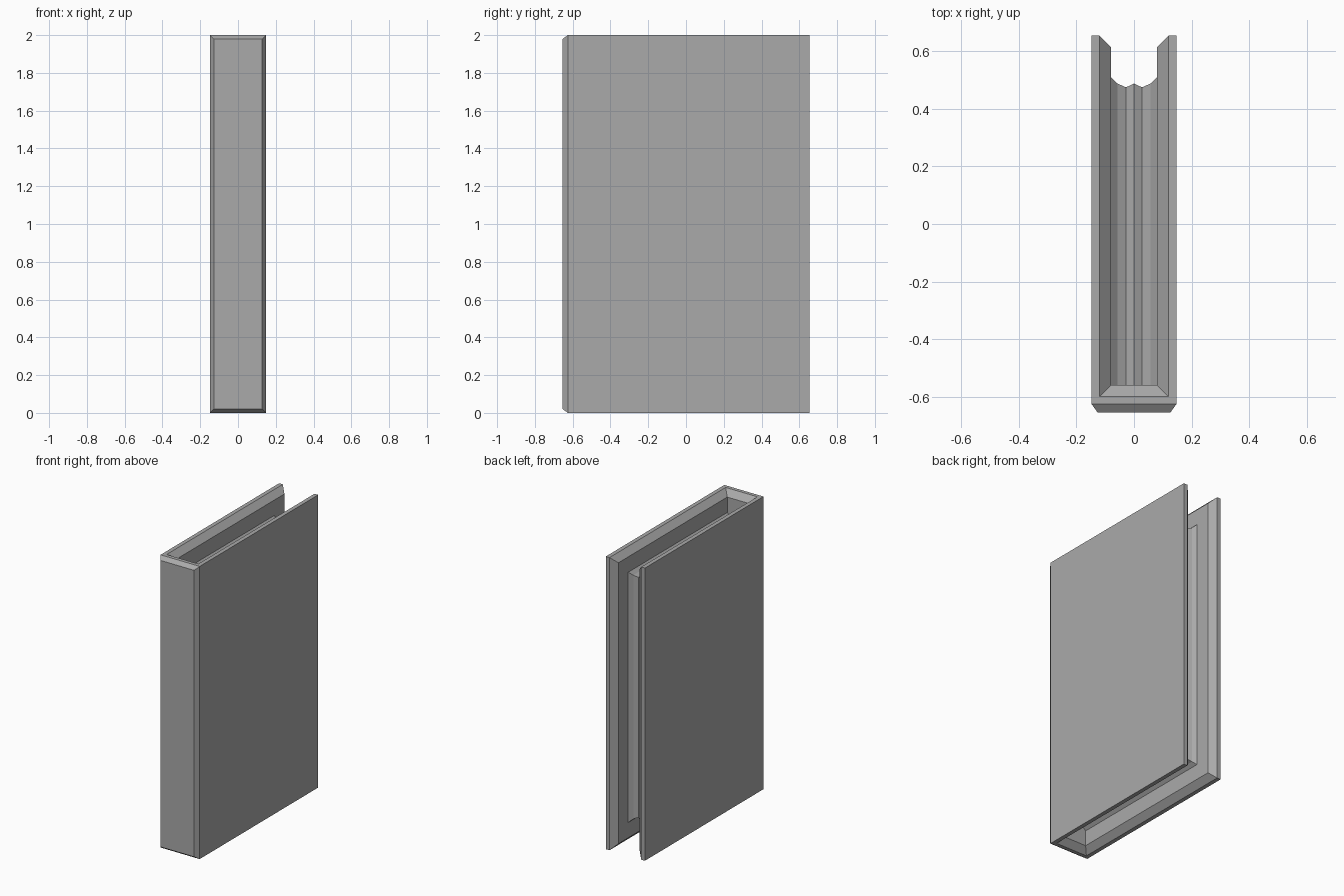
import bpy
import bmesh

HEIGHT, BACK = 2.0, 0.655
SPINE_OUT, SPINE_IN = -0.625, -0.56

if "Cube" in bpy.data.objects:
    bpy.data.objects.remove(bpy.data.objects["Cube"], do_unlink=True)

grey = bpy.data.materials.new("plain_grey")
grey.use_nodes = True
grey.diffuse_color = (0.4, 0.4, 0.4, 1)
grey.node_tree.nodes["Principled BSDF"].inputs["Base Color"].default_value = grey.diffuse_color


def edge_path(bm, x, inset, y):
    """Path along the bottom, open side and top, set in from the edges."""
    points = [(y, inset), (BACK - inset, inset),
              (BACK - inset, HEIGHT - inset), (y, HEIGHT - inset)]
    return [bm.verts.new((x, *p)) for p in points]


def bridge(bm, paths):
    for a, b in zip(paths, paths[1:]):
        for k in range(3):
            bm.faces.new((a[k], a[k + 1], b[k + 1], b[k]))


def finish(bm, name):
    bmesh.ops.recalc_face_normals(bm, faces=bm.faces)
    mesh = bpy.data.meshes.new(name)
    bm.to_mesh(mesh)
    bm.free()
    mesh.materials.append(grey)
    obj = bpy.data.objects.new(name, mesh)
    bpy.context.collection.objects.link(obj)


# Cover: two boards with bevelled inner rims, joined by the spine
bm = bmesh.new()
rim = [(0.148, 0, SPINE_OUT), (0.12, 0, -0.6), (0.08, 0.04, SPINE_IN)]
left = [edge_path(bm, x, d, y) for x, d, y in rim]
right = [edge_path(bm, -x, d, y) for x, d, y in rim]
for board in (left, right):
    bridge(bm, board)
    bm.faces.new(board[0])
    bm.faces.new(board[-1])
for end in (0, 3):
    for i in range(2):
        bm.faces.new((left[i][end], left[i + 1][end], right[i + 1][end], right[i][end]))
bm.faces.new((left[2][0], left[2][3], right[2][3], right[2][0]))
front = bm.faces.new((left[0][0], left[0][3], right[0][3], right[0][0]))
bmesh.ops.recalc_face_normals(bm, faces=bm.faces)
# Chamfered spine front
bmesh.ops.inset_region(bm, faces=[front], thickness=0.03, depth=0.03)
finish(bm, "book_cover")

# Page block: fluted edge carried around the three open sides
bm = bmesh.new()
half = [(0.08, 0.145), (0.057, 0.167), (0.028, 0.18)]
flutes = half + [(0, 0.167)] + [(-x, d) for x, d in reversed(half)]
pages = [edge_path(bm, x, d, SPINE_IN) for x, d in flutes]
bridge(bm, pages)
bm.faces.new(pages[0])
bm.faces.new(pages[-1])
bm.faces.new([p[0] for p in pages] + [p[3] for p in reversed(pages)])
finish(bm, "page_block")
